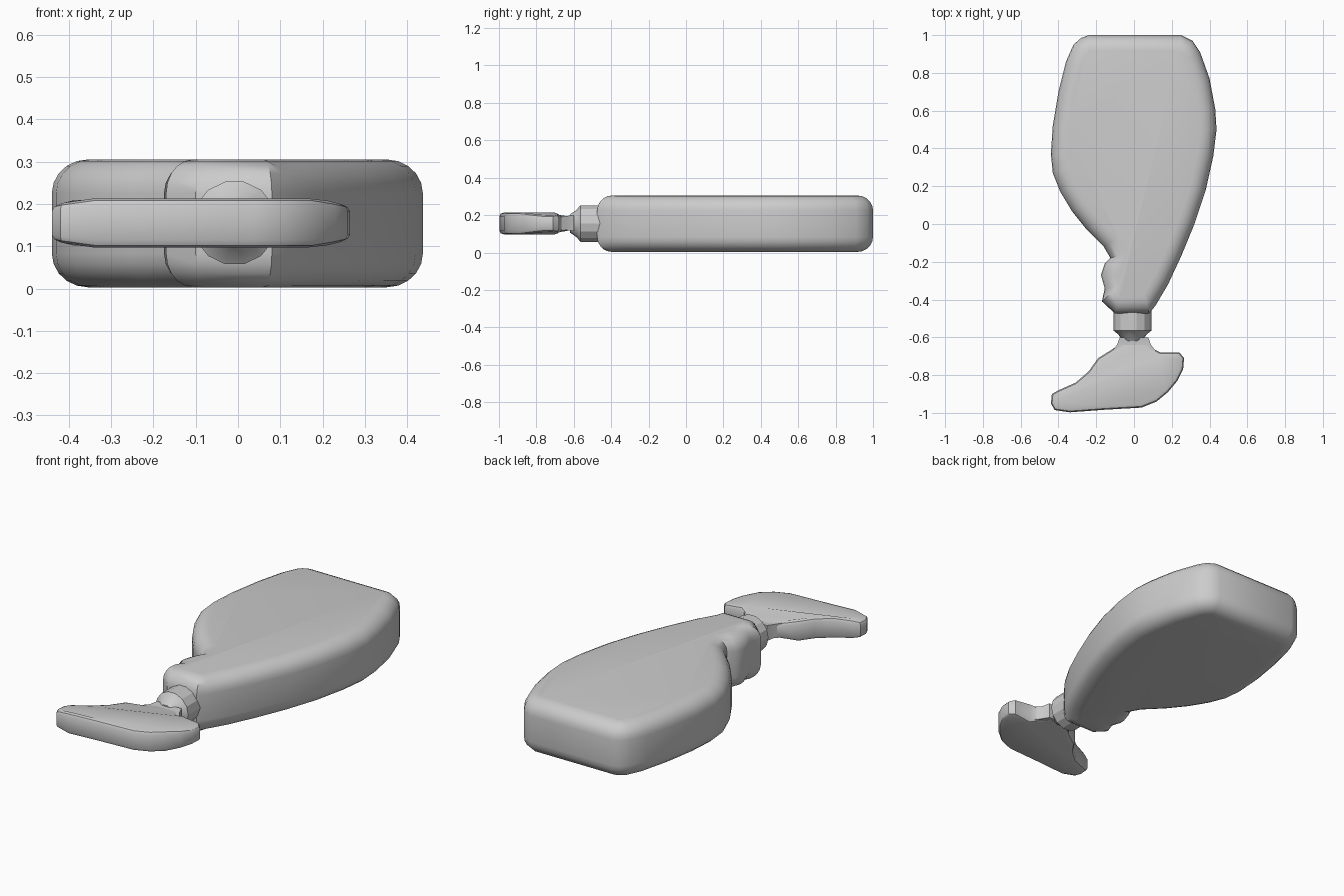
import bpy, bmesh, math
from mathutils import Vector

cube = bpy.data.objects.get("Cube")
if cube:
    bpy.data.objects.remove(cube, do_unlink=True)

grey = bpy.data.materials.new("plain grey")
grey.use_nodes = True
grey.diffuse_color = (0.6, 0.6, 0.6, 1)
grey.node_tree.nodes["Principled BSDF"].inputs["Base Color"].default_value = (0.6, 0.6, 0.6, 1)


def loft(name, rings, angle):
    """Skin a stack of equal-length closed rings and cap both ends."""
    bm = bmesh.new()
    loops = [[bm.verts.new(p) for p in ring] for ring in rings]
    n = len(loops[0])
    for a, b in zip(loops, loops[1:]):
        for i in range(n):
            j = (i + 1) % n
            bm.faces.new((a[i], a[j], b[j], b[i]))
    bm.faces.new(loops[0][::-1])
    bm.faces.new(loops[-1])
    bmesh.ops.recalc_face_normals(bm, faces=bm.faces)
    mesh = bpy.data.meshes.new(name)
    bm.to_mesh(mesh)
    bm.free()
    mesh.materials.append(grey)
    obj = bpy.data.objects.new(name, mesh)
    bpy.context.collection.objects.link(obj)
    bpy.ops.object.select_all(action='DESELECT')
    obj.select_set(True)
    bpy.context.view_layer.objects.active = obj
    bpy.ops.object.shade_smooth_by_angle(angle=math.radians(angle))
    return obj


def inward(pts, reach):
    """Inward directions of a clockwise outline, averaged over neighbours."""
    n, dirs = len(pts), []
    for i in range(n):
        t = Vector((0, 0))
        for k in range(1, reach + 1):
            t += Vector(pts[(i + k) % n]) - Vector(pts[i - k])
        dirs.append(Vector((t.y, -t.x)).normalized())
    return dirs


def pillow(name, pts, z0, z1, rx, rz, steps, reach, angle):
    """Flat slab with an outline and rounded top and bottom rims."""
    dirs = inward(pts, reach)
    arc = [(rx * (1 - math.cos(a)), rz * (1 - math.sin(a)))
           for a in (math.pi / 2 * k / steps for k in range(steps + 1))]
    levels = [(i, z0 + d) for i, d in reversed(arc)] + [(i, z1 - d) for i, d in arc]
    rings = [[(p[0] + d.x * i, p[1] + d.y * i, z) for p, d in zip(pts, dirs)]
             for i, z in levels]
    return loft(name, rings, angle)


# Body: a leaf-shaped slab with a grip notch near the neck
body = [(-0.24, 1.0), (0.0, 1.0), (0.25, 1.0), (0.31, 0.97), (0.35, 0.91), (0.40, 0.77),
        (0.43, 0.61), (0.437, 0.5), (0.42, 0.36), (0.38, 0.18), (0.32, 0.0),
        (0.25, -0.17), (0.18, -0.32), (0.115, -0.43), (0.08, -0.475), (-0.10, -0.475),
        (-0.17, -0.41), (-0.155, -0.34), (-0.175, -0.27), (-0.155, -0.21),
        (-0.125, -0.18), (-0.16, -0.12), (-0.25, -0.03), (-0.33, 0.07), (-0.39, 0.17),
        (-0.43, 0.27), (-0.44, 0.37), (-0.43, 0.52), (-0.40, 0.70), (-0.36, 0.86),
        (-0.32, 0.95), (-0.28, 0.985)]
pillow("body", body, 0.003, 0.305, 0.085, 0.08, 5, 2, 40)

# Neck: round collar that narrows towards the foot
sides = 14
neck = [(-0.40, 0.10), (-0.565, 0.10), (-0.585, 0.075), (-0.62, 0.05)]
loft("neck", [[(-0.008 + r * math.cos(2 * math.pi * k / sides), y,
                0.155 + r * math.sin(2 * math.pi * k / sides))
               for k in range(sides)] for y, r in neck], 25)

# Stem: thin wedge joining the neck to the foot
stem = [(-0.60, 0.075, 0.115, 0.20), (-0.64, 0.09, 0.12, 0.195), (-0.74, 0.17, 0.11, 0.20)]
loft("stem", [[(-w, y, a), (w, y, a), (w, y, b), (-w, y, b)] for y, w, a, b in stem], 25)

# Foot: flat swept plate reaching out to the right
foot = [(-0.06, -0.62), (0.06, -0.62), (0.10, -0.66), (0.14, -0.68), (0.24, -0.68),
        (0.265, -0.71), (0.26, -0.77), (0.23, -0.83), (0.18, -0.89), (0.12, -0.94),
        (0.04, -0.972), (-0.15, -0.983), (-0.34, -0.997), (-0.42, -0.985), (-0.44, -0.95),
        (-0.435, -0.90), (-0.40, -0.88), (-0.31, -0.84), (-0.24, -0.78),
        (-0.19, -0.71), (-0.11, -0.66)]
plate = pillow("foot", foot, 0.097, 0.213, 0.022, 0.018, 2, 1, 30)

# Thin the foot towards the neck and both tips
for v in plate.data.vertices:
    near_neck = max(0.0, min(1.0, (v.co.y + 0.72) / 0.06)) * (abs(v.co.x) < 0.13)
    tip = max(0.0, (abs(v.co.x + 0.09) - 0.28) / 0.07)
    v.co.z = 0.155 + (v.co.z - 0.155) * (1 - 0.3 * max(near_neck, min(1.0, tip)))
